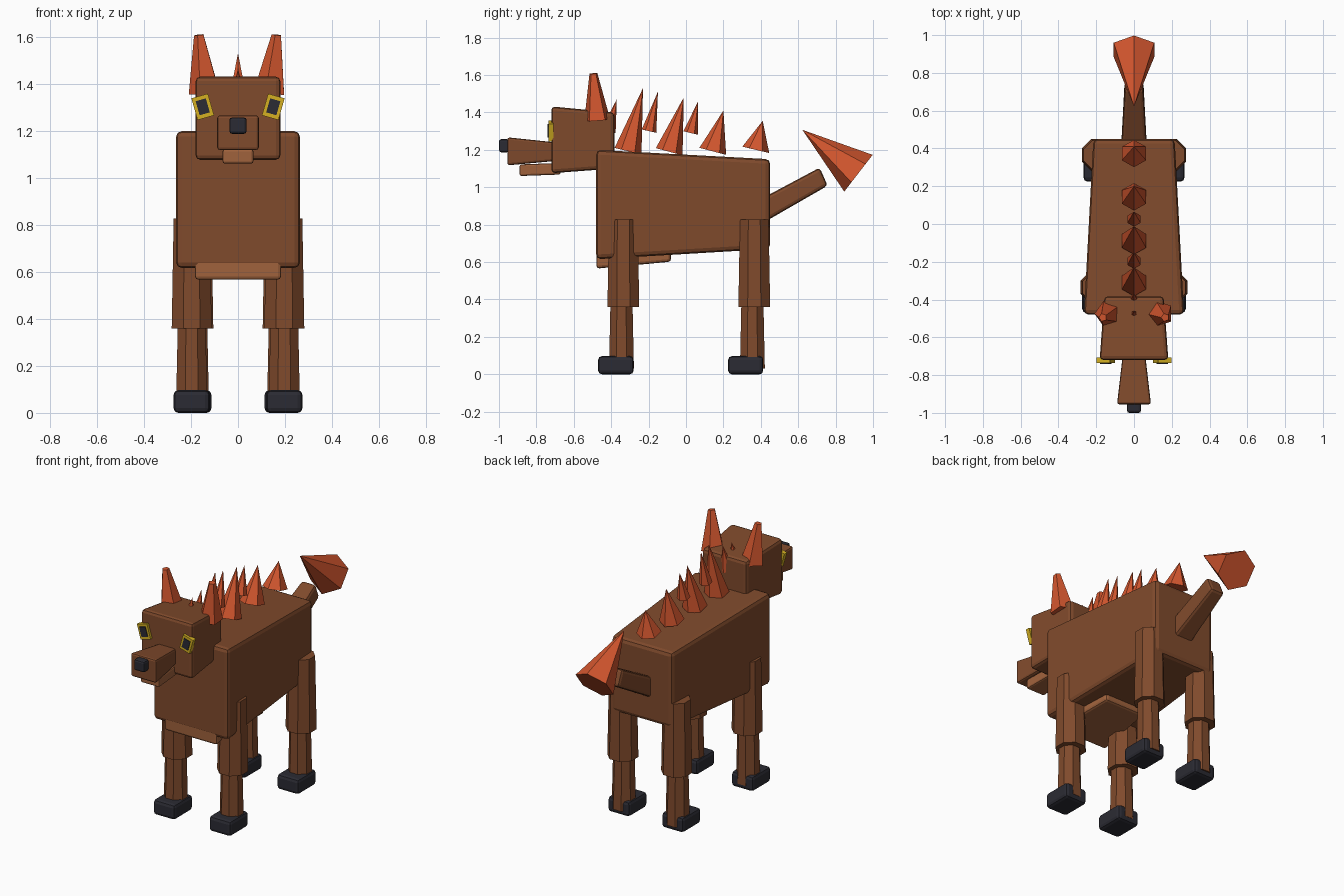
import bpy, bmesh, math
from mathutils import Vector, Matrix

if "Cube" in bpy.data.objects:
    bpy.data.objects.remove(bpy.data.objects["Cube"])


def material(name, rgb):
    m = bpy.data.materials.new(name)
    m.diffuse_color = (*rgb, 1)
    m.use_nodes = True
    m.node_tree.nodes["Principled BSDF"].inputs["Base Color"].default_value = m.diffuse_color
    return m


BROWN = material("brown fur", (0.216, 0.069, 0.025))
TAN = material("light brown fur", (0.35, 0.122, 0.045))
ORANGE = material("orange spikes", (0.66, 0.095, 0.028))
DARK = material("charcoal", (0.024, 0.024, 0.033))
YELLOW = material("yellow eyes", (0.66, 0.434, 0.016))


def finish(name, bm, mat):
    bmesh.ops.recalc_face_normals(bm, faces=bm.faces)
    me = bpy.data.meshes.new(name)
    bm.to_mesh(me)
    bm.free()
    me.materials.append(mat)
    ob = bpy.data.objects.new(name, me)
    bpy.context.collection.objects.link(ob)
    return ob


def block(name, profile, front_w, back_w, mat, bevel=0.02, x=0.0):
    """Tapered box: side profile (y, z) as front-bottom, front-top, back-top, back-bottom."""
    bm = bmesh.new()
    widths = (front_w, front_w, back_w, back_w)
    rings = [[bm.verts.new((x + s * w, y, z)) for (y, z), w in zip(profile, widths)]
             for s in (-1, 1)]
    bm.faces.new(rings[0])
    bm.faces.new(rings[1][::-1])
    for i in range(4):
        j = (i + 1) % 4
        bm.faces.new((rings[0][i], rings[0][j], rings[1][j], rings[1][i]))
    bmesh.ops.recalc_face_normals(bm, faces=bm.faces)
    if bevel:
        bmesh.ops.bevel(bm, geom=bm.edges[:], offset=bevel, segments=2,
                        profile=0.5, affect='EDGES')
    return finish(name, bm, mat)


def rect(y0, y1, z0, z1):
    return [(y0, z0), (y0, z1), (y1, z1), (y1, z0)]


def cone(name, base, tip, r1, r2, sides, mat, turn=0.0):
    """Faceted cone or tapered post running from base to tip."""
    base, tip = Vector(base), Vector(tip)
    axis = (tip - base).normalized()
    side = Vector((1, 0, 0))
    side = (side - axis * side.dot(axis)).normalized()
    rot = Matrix((side, axis.cross(side), axis)).transposed().to_4x4()
    bm = bmesh.new()
    bmesh.ops.create_cone(bm, cap_ends=True, segments=sides, radius1=r1, radius2=r2,
                          depth=(tip - base).length)
    spin = Matrix.Rotation(turn, 4, 'Z')
    bmesh.ops.transform(bm, matrix=Matrix.Translation((base + tip) / 2) @ rot @ spin,
                        verts=bm.verts)
    bmesh.ops.remove_doubles(bm, verts=bm.verts, dist=1e-5)
    return finish(name, bm, mat)


def plate(name, center, w, d, h, tilt, mat):
    """Thin upright plate facing front, tilted about y."""
    bm = bmesh.new()
    m = (Matrix.Translation(center) @ Matrix.Rotation(tilt, 4, 'Y')
         @ Matrix.Diagonal((w, d, h, 1)))
    bmesh.ops.create_cube(bm, size=1, matrix=m)
    return finish(name, bm, mat)


# Torso and chest
block("torso", [(-0.48, 0.615), (-0.48, 1.2), (0.45, 1.15), (0.45, 0.67)],
      0.265, 0.215, BROWN, 0.025)
block("chest", [(-0.479, 0.565), (-0.479, 0.66), (-0.08, 0.69), (-0.08, 0.602)],
      0.185, 0.14, TAN, 0.015)

# Head, snout, jaw and nose
block("head", [(-0.72, 1.075), (-0.72, 1.432), (-0.383, 1.40), (-0.383, 1.10)],
      0.182, 0.157, BROWN, 0.02)
block("snout", [(-0.955, 1.117), (-0.955, 1.267), (-0.68, 1.238), (-0.68, 1.142)],
      0.09, 0.058, BROWN, 0.012)
block("jaw", [(-0.89, 1.06), (-0.89, 1.122), (-0.67, 1.13), (-0.67, 1.068)],
      0.066, 0.055, TAN, 0.01)
block("nose", rect(-1.0, -0.945, 1.187, 1.257), 0.037, 0.037, DARK, 0.012)

# Eyes and ears on both sides
for s, label in ((-1, "left"), (1, "right")):
    tilt = s * math.radians(16)
    plate(label + "_eye", (s * 0.15, -0.722, 1.302), 0.073, 0.028, 0.096, tilt, YELLOW)
    plate(label + "_pupil", (s * 0.15, -0.737, 1.302), 0.045, 0.006, 0.062, tilt, DARK)
    cone(label + "_ear", (s * 0.138, -0.475, 1.362), (s * 0.165, -0.495, 1.608),
         0.072, 0.022, 5, ORANGE, math.pi / 2)

# Tall and short mane spikes along the back: (base y, base z, tip y, tip z)
tall = [(-0.525, 1.20, -0.46, 1.455), (-0.31, 1.193, -0.23, 1.53),
        (-0.09, 1.19, -0.012, 1.48), (0.143, 1.192, 0.20, 1.41), (0.373, 1.2, 0.41, 1.355)]
short = [(-0.415, 1.30, -0.37, 1.47), (-0.198, 1.30, -0.15, 1.512), (0.025, 1.29, 0.065, 1.46)]
for kind, spikes, r in (("tall", tall, 0.074), ("short", short, 0.04)):
    for i, (y0, z0, y1, z1) in enumerate(spikes):
        cone(f"{kind}_spike_{i + 1}", (0, y0, z0), (0, y1, z1), r, 0, 6, ORANGE)

# Tail with a large pointed tuft
block("tail", [(0.43, 0.82), (0.43, 0.953), (0.715, 1.105), (0.757, 1.008)],
      0.067, 0.05, BROWN, 0.018)
cone("tail_tuft", (0, 0.922, 1.075), (0, 0.622, 1.307), 0.124, 0, 6, ORANGE)

# Legs: flared upper part, slimmer lower part, dark foot
for end, y, lx, low_y, foot in (("front", -0.335, 0.197, -0.345, (-0.47, -0.28)),
                                ("back", 0.365, 0.19, 0.355, (0.225, 0.413))):
    for s, label in ((-1, "left"), (1, "right")):
        name = f"{end}_{label}"
        x = s * lx
        cone(name + "_upper_leg", (x, y, 0.36), (x, y, 0.827), 0.092, 0.083, 8,
             BROWN, math.pi / 8)
        cone(name + "_lower_leg", (x, low_y, 0.03), (x, low_y, 0.42), 0.072, 0.063, 8,
             BROWN, math.pi / 8)
        block(name + "_foot", rect(*foot, 0.0, 0.097), 0.077, 0.077, DARK, 0.02, x)
